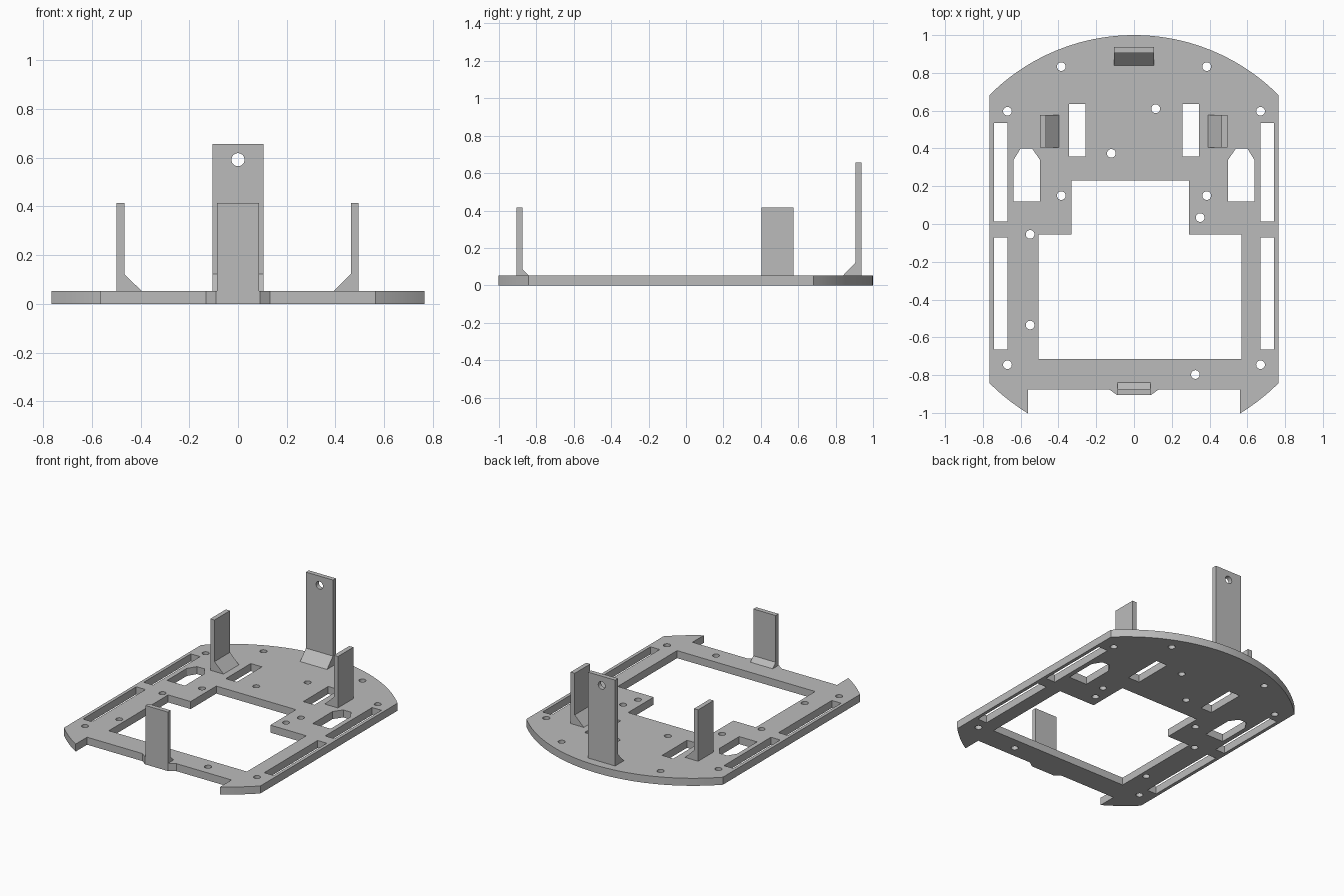
import bpy
import bmesh
from math import acos, cos, sin, pi, radians
from mathutils import Matrix, Vector

if "Cube" in bpy.data.objects:
    bpy.data.objects.remove(bpy.data.objects["Cube"], do_unlink=True)

THICK = 0.053        # deck thickness
RADIUS = 1.08        # rounded ends share one circle
CENTRE = -0.08
HALF_W = 0.765
NOTCH = 0.5625

grey = bpy.data.materials.new("plain_grey")
grey.use_nodes = True
colour = (0.5, 0.5, 0.5, 1)
grey.diffuse_color = colour
grey.node_tree.nodes["Principled BSDF"].inputs["Base Color"].default_value = colour


def add_object(name, mesh):
    obj = bpy.data.objects.new(name, mesh)
    bpy.context.collection.objects.link(obj)
    mesh.materials.clear()
    mesh.materials.append(grey)
    return obj


def arc(a, b, steps, r=RADIUS, cx=0, cy=CENTRE):
    return [(cx + r * cos(a + (b - a) * i / steps),
             cy + r * sin(a + (b - a) * i / steps)) for i in range(steps + 1)]


def circle(x, y, r):
    return arc(0, 2 * pi, 24, r, x, y)[:-1]


def rect(x0, x1, y0, y1):
    return [(x0, y0), (x1, y0), (x1, y1), (x0, y1)]


def cut_sheet(name, loops, thick):
    """Flat sheet: first loop is the outline, the others are openings."""
    curve = bpy.data.curves.new(name + "_outline", "CURVE")
    curve.dimensions = "2D"
    curve.fill_mode = "BOTH"
    curve.extrude = thick / 2
    for loop in loops:
        spline = curve.splines.new("POLY")
        spline.points.add(len(loop) - 1)
        for point, (x, y) in zip(spline.points, loop):
            point.co = (x, y, 0, 1)
        spline.use_cyclic_u = True
        spline.use_smooth = False
    temp = bpy.data.objects.new(name + "_outline", curve)
    bpy.context.collection.objects.link(temp)
    bpy.context.view_layer.update()
    graph = bpy.context.evaluated_depsgraph_get()
    mesh = bpy.data.meshes.new_from_object(temp.evaluated_get(graph))
    bpy.data.objects.remove(temp, do_unlink=True)
    bm = bmesh.new()
    bm.from_mesh(mesh)
    bmesh.ops.remove_doubles(bm, verts=bm.verts, dist=0.0002)
    bmesh.ops.translate(bm, verts=bm.verts, vec=(0, 0, thick / 2))
    bmesh.ops.recalc_face_normals(bm, faces=bm.faces)
    bm.to_mesh(mesh)
    bm.free()
    return add_object(name, mesh)


def bracket(name, origin, turn, width, height, foot, rise, thick=0.032):
    """Upright tab with a sloped foot; the foot points to local +x."""
    profile = [(0, THICK), (thick + foot, THICK), (thick, rise),
               (thick, height), (0, height)]
    bm = bmesh.new()
    face = bm.faces.new([bm.verts.new((x, -width / 2, z)) for x, z in profile])
    out = bmesh.ops.extrude_face_region(bm, geom=[face])
    verts = [g for g in out["geom"] if isinstance(g, bmesh.types.BMVert)]
    bmesh.ops.translate(bm, verts=verts, vec=(0, width, 0))
    bmesh.ops.recalc_face_normals(bm, faces=bm.faces)
    place = Matrix.Translation(Vector(origin)) @ Matrix.Rotation(radians(turn), 4, "Z")
    bmesh.ops.transform(bm, matrix=place, verts=bm.verts)
    mesh = bpy.data.meshes.new(name)
    bm.to_mesh(mesh)
    bm.free()
    return add_object(name, mesh)


# Deck outline: right half of the front edge, rounded back, left half
corner = acos(HALF_W / RADIUS)
tip = acos(NOTCH / RADIUS)
outline = [(0.09, -0.905), (0.132, -0.875), (NOTCH, -0.875)]
outline += arc(-tip, -corner, 10)
outline += arc(corner, pi - corner, 40)
outline += arc(pi + corner, pi + tip, 10)
outline += [(-NOTCH, -0.875), (-0.132, -0.875), (-0.09, -0.905)]

# Stepped central window
window = [(-0.505, -0.715), (0.57, -0.715), (0.57, -0.055), (0.29, -0.055),
          (0.29, 0.23), (-0.33, 0.23), (-0.33, -0.055), (-0.505, -0.055)]
loops = [outline, window]

# Mirrored slots and chamfered openings
for s in (-1, 1):
    loops.append(rect(s * 0.67, s * 0.742, 0.012, 0.535))
    loops.append(rect(s * 0.67, s * 0.742, -0.665, -0.072))
    loops.append(rect(s * 0.258, s * 0.345, 0.357, 0.635))
    loops.append([(s * x, y) for x, y in
                  [(0.498, 0.12), (0.637, 0.12), (0.637, 0.34),
                   (0.6, 0.4), (0.54, 0.4), (0.498, 0.34)]])

# Screw holes
paired = [(0.385, 0.833), (0.67, 0.597), (0.385, 0.15), (0.67, -0.745)]
single = [(0.115, 0.61), (-0.12, 0.374), (0.35, 0.034),
          (-0.55, -0.055), (-0.55, -0.535), (0.325, -0.797)]
for x, y in [(s * x, y) for x, y in paired for s in (-1, 1)] + single:
    loops.append(circle(x, y, 0.023))

deck = cut_sheet("deck", loops, THICK)

# Upright brackets
front = bracket("front_bracket", (0, -0.905, 0), 90, 0.174, 0.415, 0.033, 0.086)
left = bracket("left_bracket", (0.495, 0.49, 0), 180, 0.172, 0.415, 0.07, 0.122)
right = bracket("right_bracket", (-0.498, 0.49, 0), 0, 0.172, 0.415, 0.07, 0.122)
rear = bracket("rear_bracket", (0, 0.938, 0), -90, 0.21, 0.657, 0.066, 0.122)

# Round hole near the top of the rear bracket
bpy.ops.mesh.primitive_cylinder_add(vertices=24, radius=0.027, depth=0.2,
                                    location=(0, 0.92, 0.592), rotation=(pi / 2, 0, 0))
cutter = bpy.context.object
cutter.name = "hole_cutter"
cutter.hide_render = True
cutter.hide_viewport = False
cut = rear.modifiers.new("hole", "BOOLEAN")
cut.object = cutter
cut.solver = "EXACT"
bpy.context.view_layer.update()
graph = bpy.context.evaluated_depsgraph_get()
drilled = bpy.data.meshes.new_from_object(rear.evaluated_get(graph))
rear.modifiers.clear()
rear.data = drilled
bpy.data.objects.remove(cutter, do_unlink=True)
drilled.materials.clear()
drilled.materials.append(grey)

# Smooth the round edges, keep the corners crisp
bpy.ops.object.select_all(action="DESELECT")
for obj in (deck, rear):
    obj.select_set(True)
bpy.context.view_layer.objects.active = deck
bpy.ops.object.shade_smooth_by_angle(angle=radians(30))
